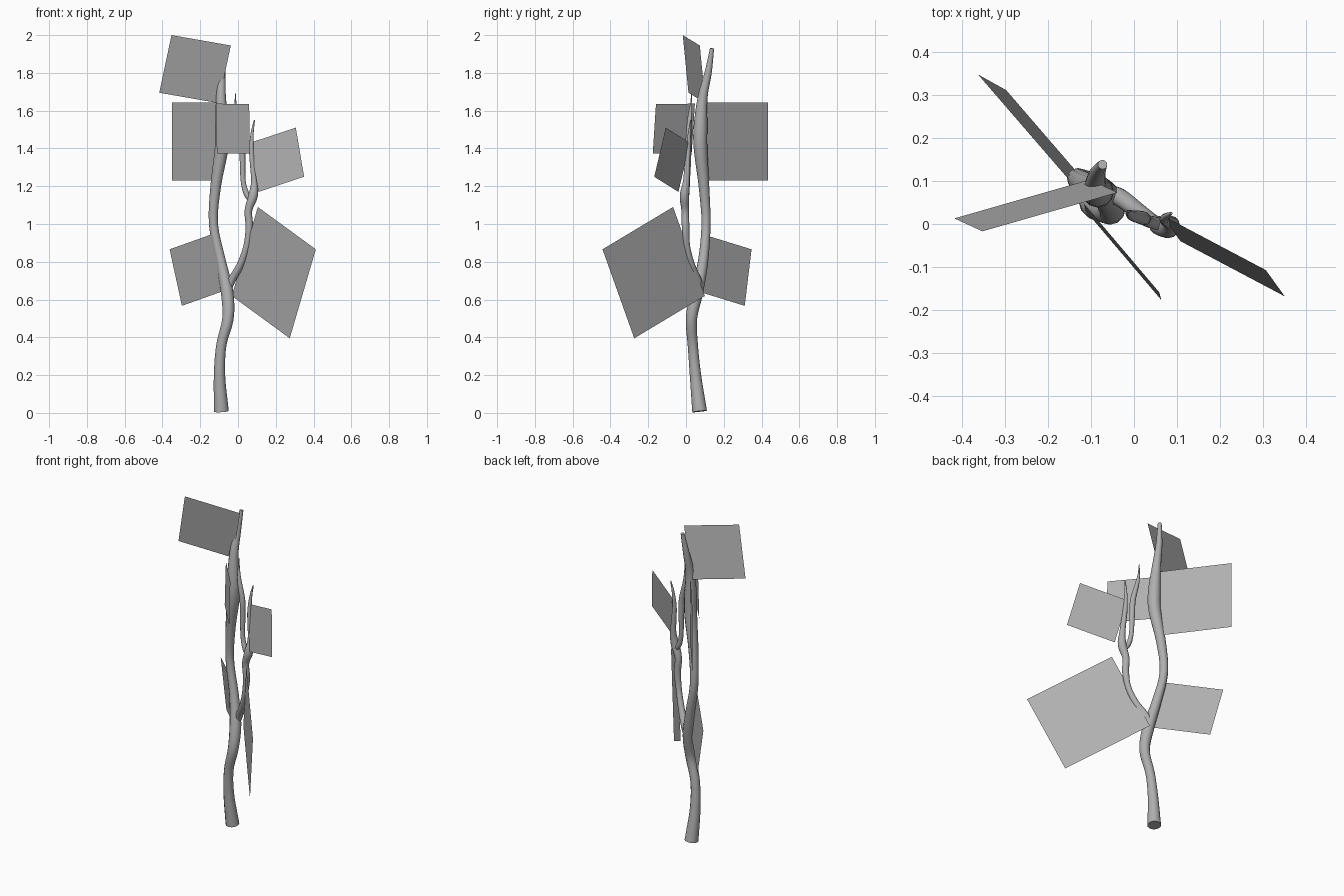
import bpy, bmesh, math
from mathutils import Vector

if "Cube" in bpy.data.objects:
    bpy.data.objects.remove(bpy.data.objects["Cube"])

SIDES, STEPS = 12, 4
grey = bpy.data.materials.new("bark_grey")
grey.diffuse_color = (.43, .43, .43, 1)
grey.use_nodes = True
grey.node_tree.nodes["Principled BSDF"].inputs["Base Color"].default_value = grey.diffuse_color


def catmull(p0, p1, p2, p3, t):
    return 0.5 * (2 * p1 + (p2 - p0) * t + (2 * p0 - 5 * p1 + 4 * p2 - p3) * t * t
                  + (3 * p1 - p0 - 3 * p2 + p3) * t ** 3)


def limb(name, pts):
    """Tapering smooth tube through (x, y, z, radius) points."""
    p = [Vector(q) for q in pts]
    p = [2 * p[0] - p[1]] + p + [2 * p[-1] - p[-2]]
    path = [catmull(*p[i:i + 4], s / STEPS) for i in range(len(p) - 3) for s in range(STEPS)]
    path.append(p[-2])
    bm = bmesh.new()
    rings = []
    for i, q in enumerate(path):
        d = (path[min(i + 1, len(path) - 1)] - path[max(i - 1, 0)]).to_3d().normalized()
        u = Vector((0, 1, 0)).cross(d).normalized()
        v = d.cross(u)
        r = max(q.w, 0.002)
        rings.append([bm.verts.new(q.to_3d() + r * (u * math.cos(a) + v * math.sin(a)))
                      for a in (2 * math.pi * k / SIDES for k in range(SIDES))])
    for a, b in zip(rings, rings[1:]):
        for k in range(SIDES):
            n = (k + 1) % SIDES
            bm.faces.new((a[k], a[n], b[n], b[k]))
    bm.faces.new(rings[0][::-1])
    bm.faces.new(rings[-1])
    finish(name, bm)
    bpy.ops.object.shade_smooth_by_angle(angle=math.radians(50))


def leaf(name, a, b, c):
    """Flat leaf card from three corners; the fourth completes the parallelogram."""
    a, b, c = Vector(a), Vector(b), Vector(c)
    bm = bmesh.new()
    bm.faces.new([bm.verts.new(q) for q in (a, b, c, a + c - b)])
    finish(name, bm)


def finish(name, bm):
    me = bpy.data.meshes.new(name)
    bm.to_mesh(me)
    bm.free()
    me.materials.append(grey)
    ob = bpy.data.objects.new(name, me)
    bpy.context.collection.objects.link(ob)
    bpy.ops.object.select_all(action='DESELECT')
    ob.select_set(True)
    bpy.context.view_layer.objects.active = ob


# Main stem
limb("trunk", [(-.088, .072, .008, .039), (-.098, .05, .2, .03), (-.088, .036, .36, .027),
               (-.053, .029, .5, .03), (-.058, .058, .64, .033), (-.09, .09, .8, .027),
               (-.13, .106, 1.0, .024), (-.118, .095, 1.2, .028), (-.087, .077, 1.4, .036),
               (-.085, .077, 1.52, .036), (-.09, .088, 1.67, .026), (-.085, .117, 1.8, .019),
               (-.073, .138, 1.93, .011)])
# Side branch
limb("side_branch", [(-.06, .07, .64, .02), (-.035, .063, .7, .021), (.01, .03, .78, .019),
                     (.045, .005, .88, .017), (.06, -.002, .98, .02), (.055, -.004, 1.07, .02),
                     (.08, -.008, 1.15, .025), (.086, .002, 1.23, .017), (.072, .01, 1.38, .013),
                     (.075, .018, 1.48, .008), (.087, .025, 1.55, .003)])
# Twig forking off the side branch
limb("twig", [(.075, -.005, 1.12, .014), (.045, .003, 1.16, .015), (.027, .008, 1.23, .013),
              (.024, .012, 1.34, .015), (.02, .014, 1.45, .016), (-.005, .02, 1.56, .012),
              (-.013, .027, 1.63, .006), (-.013, .03, 1.69, .002)])

# Square leaf cards, outer edge first
leaf("leaf_top", (-.417, .013, 1.695), (-.352, -.017, 2.0), (-.038, .073, 1.945))
leaf("leaf_back", (-.35, .435, 1.23), (-.35, .435, 1.643), (-.105, .105, 1.643))
leaf("leaf_front", (.063, -.176, 1.372), (.059, -.159, 1.635), (-.116, .047, 1.637))
leaf("leaf_right", (.35, -.168, 1.25), (.306, -.107, 1.51), (.064, .021, 1.43))
leaf("leaf_low_back", (-.297, .311, .567), (-.362, .347, .866), (-.14, .09, .945))
leaf("leaf_low_right", (.274, -.274, .395), (.412, -.442, .866), (.105, -.0683, 1.09))
